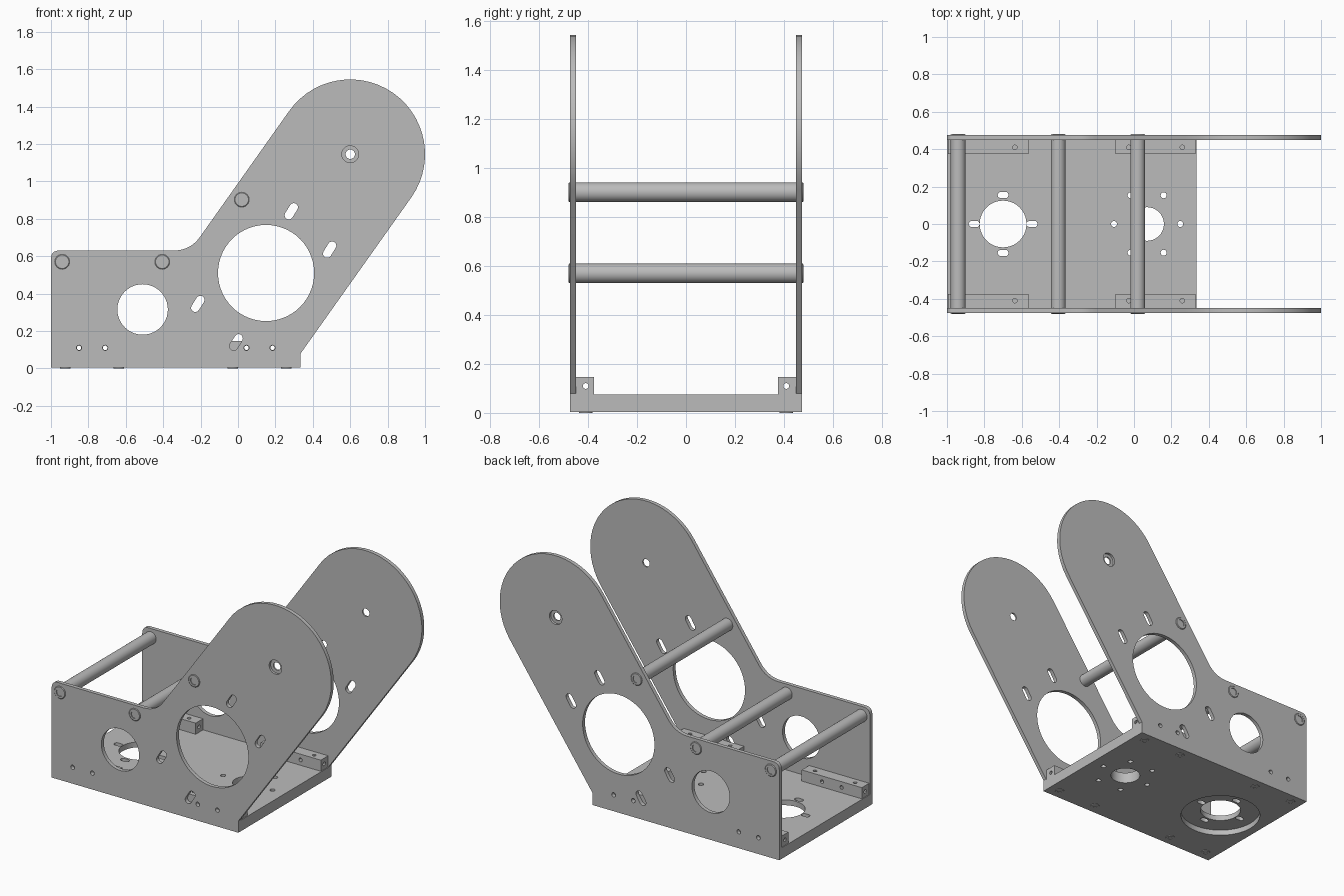
import bpy
import bmesh
from math import sin, cos, pi, radians
from mathutils import Vector

cube = bpy.data.objects.get("Cube")
if cube:
    bpy.data.objects.remove(cube)

GREY = (0.5, 0.5, 0.5, 1)
grey = bpy.data.materials.new("plain grey")
grey.use_nodes = True
grey.diffuse_color = GREY
grey.node_tree.nodes["Principled BSDF"].inputs["Base Color"].default_value = GREY


# Helpers
def finish(name, bm):
    bmesh.ops.recalc_face_normals(bm, faces=bm.faces)
    mesh = bpy.data.meshes.new(name)
    bm.to_mesh(mesh)
    bm.free()
    mesh.materials.append(grey)
    obj = bpy.data.objects.new(name, mesh)
    bpy.context.collection.objects.link(obj)
    return obj


def place(axis, u, v, d):
    return {"x": (d, u, v), "y": (u, d, v), "z": (u, v, d)}[axis]


def prism(name, outline, axis, lo, hi):
    """Extrude a flat outline along an axis."""
    bm = bmesh.new()
    ends = [[bm.verts.new(place(axis, u, v, d)) for u, v in outline] for d in (lo, hi)]
    for end in ends:
        bm.faces.new(end)
    n = len(outline)
    for i in range(n):
        j = (i + 1) % n
        bm.faces.new((ends[0][i], ends[0][j], ends[1][j], ends[1][i]))
    return finish(name, bm)


def lathe(name, profile, axis, u, v, segments=24):
    """Spin a (radius, height) profile around an axis through (u, v)."""
    bm = bmesh.new()
    rings = []
    for r, d in profile:
        if r == 0:
            rings.append([bm.verts.new(place(axis, u, v, d))] * segments)
        else:
            rings.append([bm.verts.new(place(axis, u + r * cos(2 * pi * i / segments),
                                             v + r * sin(2 * pi * i / segments), d))
                          for i in range(segments)])
    for a, b in zip(rings, rings[1:]):
        for i in range(segments):
            j = (i + 1) % segments
            corners = list(dict.fromkeys((a[i], a[j], b[j], b[i])))
            bm.faces.new(corners)
    return finish(name, bm)


def arc(u, v, r, start, end, steps):
    return [(u + r * cos(radians(start + (end - start) * i / steps)),
             v + r * sin(radians(start + (end - start) * i / steps)))
            for i in range(steps + 1)]


def circle(u, v, r, steps=24):
    return arc(u, v, r, 0, 360, steps)[:-1]


def slot(u, v, length, width, angle):
    half = (length - width) / 2
    du, dv = half * cos(radians(angle)), half * sin(radians(angle))
    return (arc(u + du, v + dv, width / 2, angle - 90, angle + 90, 8)
            + arc(u - du, v - dv, width / 2, angle + 90, angle + 270, 8))


def cut(obj, holes):
    """Cut each (outline, axis, lo, hi) hole out of the object."""
    cutters = [prism("cutter", *hole) for hole in holes]
    for cutter in cutters:
        cutter.hide_render = True
        mod = obj.modifiers.new("hole", "BOOLEAN")
        mod.operation = "DIFFERENCE"
        mod.solver = "EXACT"
        mod.object = cutter
    graph = bpy.context.evaluated_depsgraph_get()
    mesh = bpy.data.meshes.new_from_object(obj.evaluated_get(graph))
    obj.modifiers.clear()
    obj.data = mesh
    for cutter in cutters:
        bpy.data.objects.remove(cutter)


def fillet(a, b, c, size, steps=8):
    """Round corner b between a and c."""
    a, b, c = Vector(a), Vector(b), Vector(c)
    p, q = b + (a - b).normalized() * size, b + (c - b).normalized() * size
    ts = [i / steps for i in range(steps + 1)]
    return [tuple(p * (1 - t) ** 2 + b * 2 * t * (1 - t) + q * t * t) for t in ts]


parts = []
INNER, OUTER = 0.45, 0.475
BOTTOM, FLOOR = 0.004, 0.075
BACK, END = -1.0, 0.335
SLANT = 55
BRACKETS = (-0.78, 0.115)
SCREW, SIDE = 0.143, 0.07

# Side plates: low box section with a slanted, round-ended arm
head = arc(0.6, 1.145, 0.4, SLANT - 90, SLANT + 90, 28)
elbow = (-0.255, 0.63)
outline = [(BACK, BOTTOM), (END, BOTTOM), (END, 0.08)] + head
outline += fillet(head[-1], elbow, (BACK, 0.63), 0.09)
outline += fillet(elbow, (BACK, 0.63), (BACK, 0), 0.045)

for side, label in ((-1, "front"), (1, "back")):
    plate = prism(label + "_side_plate", outline, "y", side * INNER, side * OUTER)
    shapes = [circle(0.15, 0.51, 0.257, 56), circle(-0.51, 0.315, 0.135, 40),
              circle(0.6, 1.145, 0.025)]
    shapes += [slot(u, v, 0.095, 0.045, SLANT + 3) for u, v in
               ((0.285, 0.84), (0.49, 0.635), (-0.215, 0.345), (-0.01, 0.14))]
    shapes += [circle(c + s * SIDE, 0.11, 0.014, 16) for c in BRACKETS for s in (-1, 1)]
    holes = [(shape, "y", side * 0.44, side * 0.5) for shape in shapes]
    holes.append((circle(0.6, 1.145, 0.045), "y", side * 0.46, side * 0.5))
    cut(plate, holes)
    parts.append(plate)

# Base plate with two bearing openings and a round recess underneath
base = prism("base_plate", [(BACK, -INNER), (END, -INNER), (END, INNER), (BACK, INNER)],
             "z", BOTTOM, FLOOR)
shapes = [circle(-0.7, 0, 0.125, 40), circle(0.07, 0, 0.09, 32)]
shapes += [slot(-0.7 + u, v, 0.058, 0.034, 0)
           for u, v in ((-0.155, 0), (0.155, 0), (0, -0.155), (0, 0.155))]
shapes += [circle(0.07 + 0.177 * cos(k * pi / 3), 0.177 * sin(k * pi / 3), 0.016, 16)
           for k in range(6)]
holes = [(circle(-0.7, 0, 0.245, 56), "z", -0.1, 0.04)]
holes += [(shape, "z", -0.1, 0.2) for shape in shapes]
cut(base, holes)
parts.append(base)

# Corner brackets joining base and sides, with screws from below
for side, label in ((-1, "front"), (1, "back")):
    y = side * 0.41
    for centre, place_name in zip(BRACKETS, ("tail", "arm")):
        lo, hi = centre - 0.215, centre + 0.215
        bracket = prism(f"{label}_{place_name}_bracket",
                        [(lo, side * 0.375), (hi, side * 0.375),
                         (hi, side * INNER), (lo, side * INNER)], "z", FLOOR, 0.147)
        holes = [(circle(y, 0.11, 0.012, 12), "x", lo - 0.1, hi + 0.1)]
        for s in (-1, 1):
            x = centre + s * SCREW
            holes.append((circle(x, y, 0.012, 12), "z", 0.05, 0.2))
            holes.append((circle(centre + s * SIDE, 0.11, 0.012, 12), "y",
                          side * 0.3, side * 0.5))
            screw = [(0, 0.02), (0.013, 0.02), (0.013, 0), (0.028, 0), (0.028, 0.03), (0, 0.03)]
            parts.append(lathe(f"{label}_{place_name}_screw", screw, "z", x, y, 16))
        cut(bracket, holes)
        parts.append(bracket)

# Cross rods with socketed ends
half = [(0, 0.466), (0.012, 0.466), (0.012, 0.472), (0.024, 0.472), (0.024, 0.48),
        (0.036, 0.48), (0.04, 0.477)]
rod = half + [(r, -d) for r, d in reversed(half)]
for name, x, z in (("tail", -0.94, 0.57), ("middle", -0.405, 0.57), ("arm", 0.02, 0.902)):
    parts.append(lathe(name + "_cross_rod", rod, "y", x, z))

# Smooth round surfaces, keep edges crisp
bpy.ops.object.select_all(action="DESELECT")
for part in parts:
    part.select_set(True)
bpy.context.view_layer.objects.active = parts[0]
bpy.ops.object.shade_smooth_by_angle(angle=radians(30))
